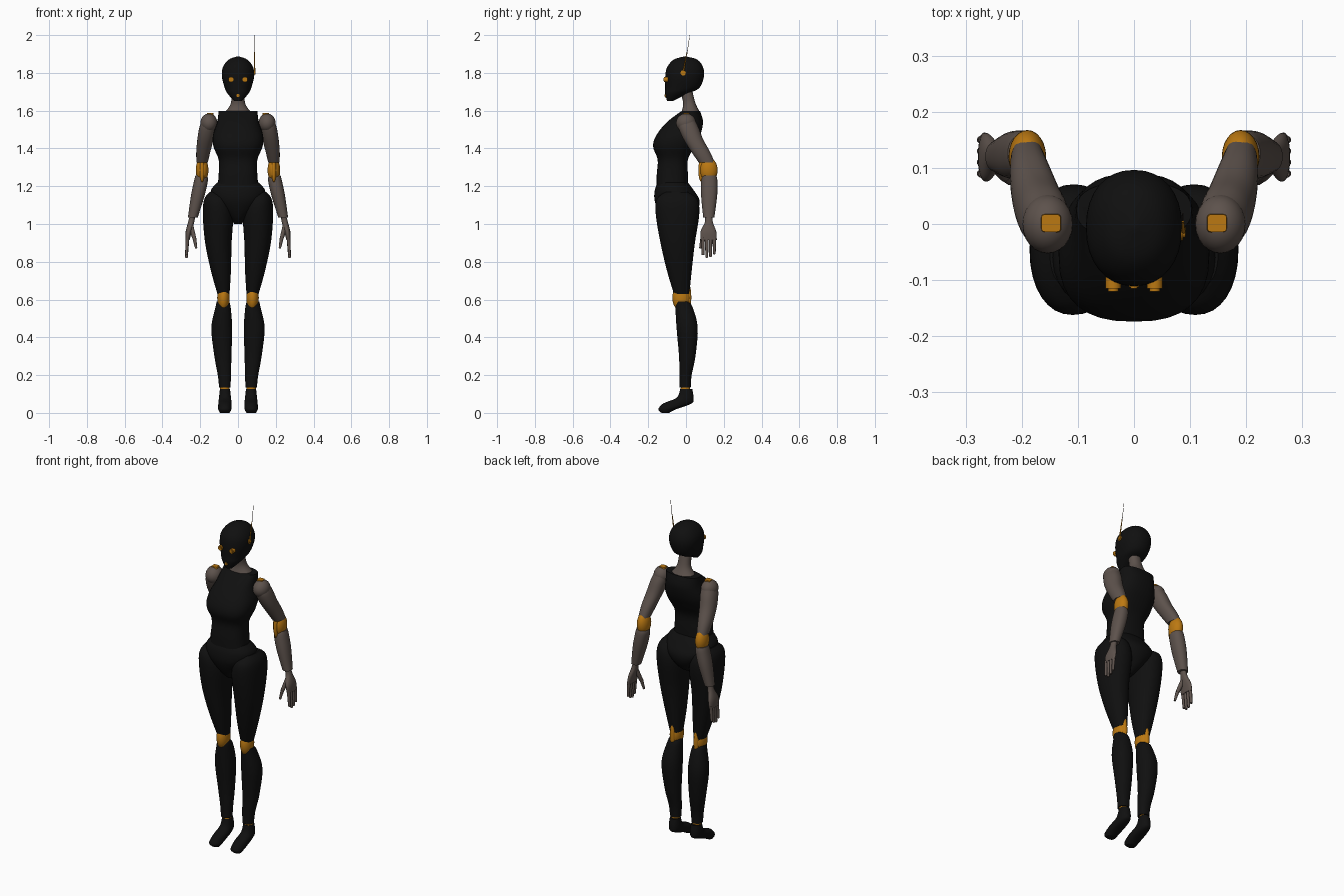
import bpy
import bmesh
from math import cos, sin, pi, radians, copysign
from mathutils import Vector, Matrix

default_cube = bpy.data.objects.get("Cube")
if default_cube:
    bpy.data.objects.remove(default_cube, do_unlink=True)


def make_material(name, red, green, blue):
    material = bpy.data.materials.new(name)
    material.use_nodes = True
    colour = (red, green, blue, 1)
    material.diffuse_color = colour
    material.node_tree.nodes["Principled BSDF"].inputs["Base Color"].default_value = colour
    return material


BLACK = make_material("black shell", .005, .005, .005)
GREY = make_material("warm grey shell", .11, .085, .073)
ORANGE = make_material("orange joint", .5, .19, .006)


def finish(name, bm, material, mirrored):
    """Turn a bmesh into a smooth shaded object, mirrored across x if asked."""
    bmesh.ops.recalc_face_normals(bm, faces=bm.faces)
    mesh = bpy.data.meshes.new(name)
    bm.to_mesh(mesh)
    bm.free()
    mesh.materials.append(material)
    part = bpy.data.objects.new(name, mesh)
    bpy.context.collection.objects.link(part)
    bpy.ops.object.select_all(action="DESELECT")
    part.select_set(True)
    bpy.context.view_layer.objects.active = part
    bpy.ops.object.shade_smooth_by_angle(angle=radians(40))
    if mirrored:
        modifier = part.modifiers.new("Mirror", "MIRROR")
        modifier.use_mirror_merge = False


def section(z, width, front, back, x=0):
    """One level cross-section: height, centre x, centre y, half width, half depth."""
    return Vector((z, x, (front + back) / 2, width / 2, (back - front) / 2))


def smooth_sections(sections, steps):
    """Pass a smooth curve through every section."""
    points = [sections[0], *sections, sections[-1]]
    result = []
    for before, start, end, after in zip(points, points[1:], points[2:], points[3:]):
        leave, arrive = (end - before) / 2, (after - start) / 2
        for step in range(steps):
            t = step / steps
            ease = t * t * (3 - 2 * t)
            result.append(start.lerp(end, ease)
                          + leave * t * (1 - t) ** 2 - arrive * t * t * (1 - t))
    return result + [sections[-1]]


def loft(name, material, *sections, mirrored=True, power=2.2, sides=32, steps=5):
    """Skin a stack of rounded cross-sections."""
    bm = bmesh.new()
    rings = []
    for z, x, y, half_width, half_depth in smooth_sections(sections, steps):
        ring = []
        for i in range(sides):
            angle = 2 * pi * i / sides
            u, v = [copysign(abs(k) ** (2 / power), k) for k in (cos(angle), sin(angle))]
            ring.append(bm.verts.new((x + u * half_width, y + v * half_depth, z)))
        rings.append(ring)
    for low, high in zip(rings, rings[1:]):
        for i in range(sides):
            bm.faces.new((low[i - 1], low[i], high[i], high[i - 1]))
    bm.faces.new(rings[0])
    bm.faces.new(rings[-1])
    finish(name, bm, material, mirrored)


def ball(name, material, centre, size):
    """Mirrored ellipsoid with the given full size."""
    bm = bmesh.new()
    bmesh.ops.create_uvsphere(bm, u_segments=24, v_segments=16, radius=.5,
                              matrix=Matrix.LocRotScale(Vector(centre), None, Vector(size)))
    finish(name, bm, material, True)


def rod(name, material, start, end, start_radius, end_radius, mirrored=True):
    """Tapered bar with bevelled rims between two points."""
    bm = bmesh.new()
    start, end = Vector(start), Vector(end)
    span = end - start
    bmesh.ops.create_cone(
        bm, cap_ends=True, segments=16, radius1=start_radius, radius2=end_radius,
        depth=span.length, matrix=Matrix.LocRotScale(
            (start + end) / 2, span.to_track_quat("Z", "Y"), None))
    rims = [e for e in bm.edges if any(len(f.verts) > 4 for f in e.link_faces)]
    bmesh.ops.bevel(bm, geom=rims, offset=end_radius / 3, segments=2, affect="EDGES")
    finish(name, bm, material, mirrored)


# Head and neck
loft("head", BLACK,
     section(z=1.65, width=.04, front=-.1, back=-.07),
     section(z=1.69, width=.11, front=-.11, back=.01),
     section(z=1.72, width=.14, front=-.11, back=.07),
     section(z=1.78, width=.17, front=-.11, back=.095),
     section(z=1.83, width=.16, front=-.1, back=.09),
     section(z=1.87, width=.1, front=-.065, back=.06),
     section(z=1.887, width=.01, front=-.01, back=0),
     mirrored=False)
loft("neck", GREY,
     section(z=1.72, width=.07, front=-.035, back=.03),
     section(z=1.64, width=.075, front=-.015, back=.05),
     section(z=1.59, width=.14, front=-.025, back=.075),
     mirrored=False)

# Sensors and antenna
rod("eye", ORANGE, (.037, -.09, 1.765), (.037, -.12, 1.765), .014, .014)
rod("mouth_sensor", ORANGE, (0, -.09, 1.68), (0, -.115, 1.68), .009, .009, mirrored=False)
rod("ear_disc", ORANGE, (.07, -.015, 1.8), (.092, -.015, 1.8), .014, .014, mirrored=False)
rod("antenna_base", ORANGE, (.088, -.015, 1.8), (.087, .005, 1.91), .004, .002, mirrored=False)
rod("antenna_rod", GREY, (.087, .005, 1.9), (.087, .02, 2), .0015, .001, mirrored=False)

# Torso and pelvis
loft("torso", BLACK,
     section(z=1.18, width=.22, front=-.155, back=.01),
     section(z=1.26, width=.205, front=-.155, back=.01),
     section(z=1.34, width=.205, front=-.15, back=.01),
     section(z=1.41, width=.26, front=-.174, back=.045),
     section(z=1.47, width=.265, front=-.157, back=.075),
     section(z=1.54, width=.22, front=-.1, back=.09),
     section(z=1.597, width=.205, front=-.025, back=.075),
     mirrored=False, power=2.5)
loft("pelvis", BLACK,
     section(z=1, width=.04, front=-.09, back=-.02),
     section(z=1.03, width=.09, front=-.12, back=.03),
     section(z=1.08, width=.2, front=-.15, back=.065),
     section(z=1.13, width=.28, front=-.167, back=.07),
     section(z=1.18, width=.285, front=-.165, back=.04),
     section(z=1.22, width=.22, front=-.15, back=.01),
     mirrored=False)

# Legs
loft("thigh", BLACK,
     section(z=1.17, x=.12, width=.06, front=-.11, back=.01),
     section(z=1.13, x=.114, width=.13, front=-.155, back=.06),
     section(z=1.05, x=.106, width=.16, front=-.16, back=.07),
     section(z=.9, x=.104, width=.14, front=-.135, back=.047),
     section(z=.75, x=.09, width=.105, front=-.1, back=.03),
     section(z=.63, x=.077, width=.064, front=-.064, back=.018))
ball("knee_joint", ORANGE, (.077, -.025, .61), (.066, .095, .14))
ball("knee_back_hinge", ORANGE, (.077, .013, .61), (.03, .03, .15))
loft("shin", BLACK,
     section(z=.59, x=.08, width=.065, front=-.053, back=.01),
     section(z=.56, x=.079, width=.08, front=-.056, back=.035),
     section(z=.45, x=.086, width=.11, front=-.05, back=.062),
     section(z=.3, x=.08, width=.09, front=-.037, back=.05),
     section(z=.2, x=.072, width=.07, front=-.035, back=.03),
     section(z=.135, x=.07, width=.06, front=-.035, back=.025))
ball("ankle_joint", ORANGE, (.07, -.003, .13), (.05, .05, .06))
loft("foot", BLACK,
     section(z=0, x=.07, width=.05, front=-.13, back=-.09),
     section(z=.02, x=.07, width=.07, front=-.146, back=-.05),
     section(z=.05, x=.069, width=.07, front=-.12, back=.03),
     section(z=.08, x=.069, width=.064, front=-.05, back=.04),
     section(z=.127, x=.069, width=.053, front=-.03, back=.033))

# Arms
ball("shoulder_cap", GREY, (.154, 0, 1.535), (.09, .105, .1))
loft("shoulder_plate", ORANGE,
     section(z=1.578, x=.148, width=.036, front=-.015, back=.018),
     section(z=1.587, x=.148, width=.034, front=-.014, back=.017),
     power=6, steps=1)
loft("upper_arm", GREY,
     section(z=1.545, x=.155, width=.076, front=-.04, back=.05),
     section(z=1.51, x=.161, width=.088, front=-.04, back=.067),
     section(z=1.45, x=.172, width=.086, front=-.014, back=.09),
     section(z=1.38, x=.184, width=.074, front=.03, back=.128),
     section(z=1.325, x=.19, width=.06, front=.068, back=.152))
ball("elbow_joint", ORANGE, (.19, .12, 1.285), (.067, .095, .13))
ball("elbow_front_hinge", ORANGE, (.19, .085, 1.285), (.025, .04, .13))
loft("forearm", GREY,
     section(z=1.258, x=.195, width=.06, front=.09, back=.16),
     section(z=1.23, x=.196, width=.073, front=.081, back=.166),
     section(z=1.15, x=.213, width=.072, front=.08, back=.165),
     section(z=1.035, x=.239, width=.052, front=.091, back=.15))

# Hands
loft("palm", GREY,
     section(z=1.045, x=.24, width=.03, front=.1, back=.14),
     section(z=1.01, x=.248, width=.032, front=.1, back=.142),
     section(z=.96, x=.261, width=.032, front=.077, back=.16),
     section(z=.915, x=.267, width=.022, front=.078, back=.163))
for finger, tip in enumerate([.835, .82, .825, .84]):
    y = .09 + finger * .02
    rod(f"finger_{finger + 1}", GREY, (.267, y, .93), (.273, y, tip), .01, .007)
rod("thumb_base", GREY, (.25, .11, .99), (.23, .085, .92), .014, .01)
rod("thumb_tip", GREY, (.231, .086, .925), (.221, .075, .87), .01, .006)
